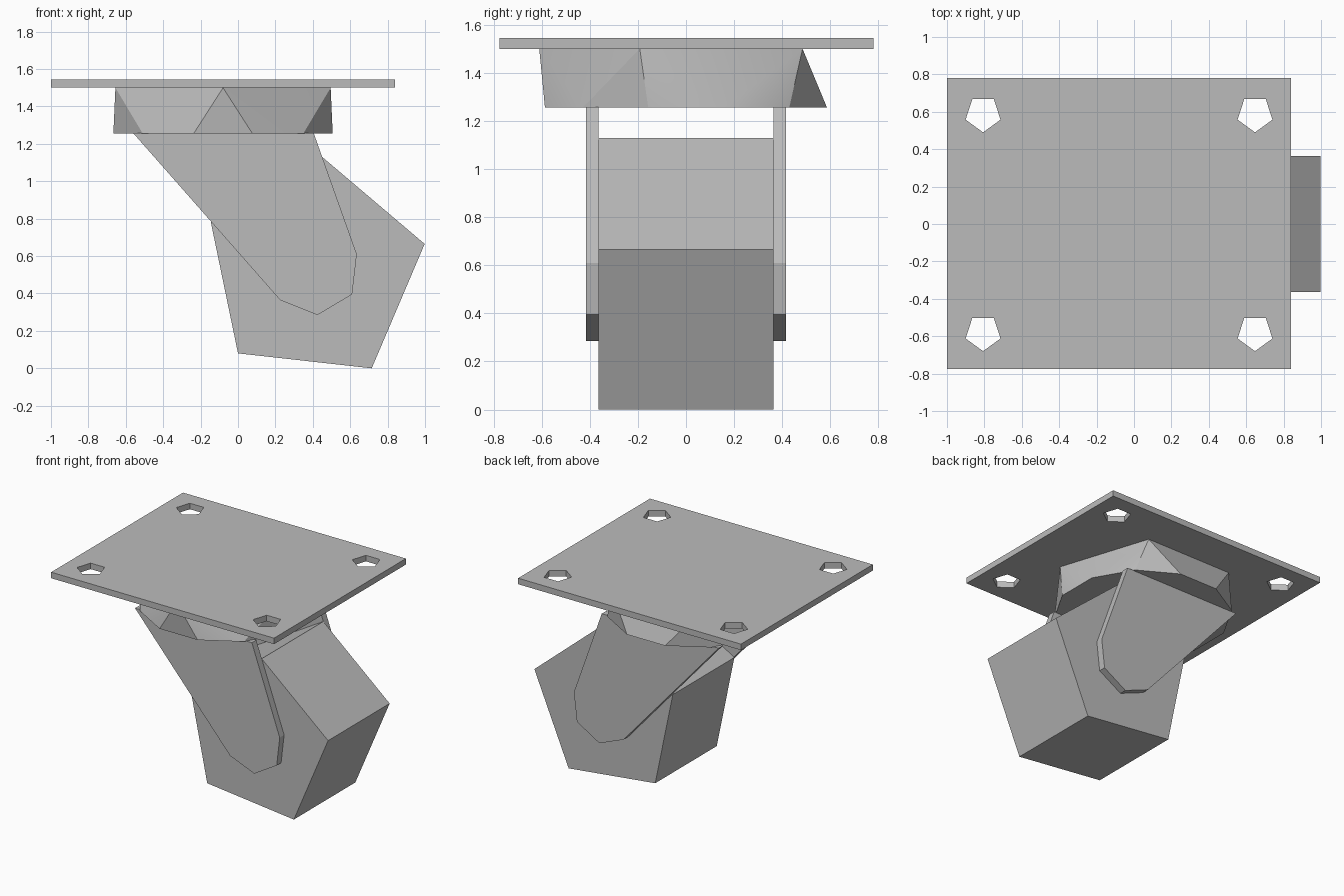
import bpy, bmesh
from math import cos, sin, radians
from mathutils import Vector, Matrix

cube = bpy.data.objects.get("Cube")
if cube:
    bpy.data.objects.remove(cube, do_unlink=True)

steel = bpy.data.materials.new("grey_steel")
steel.use_nodes = True
GREY = (0.5, 0.5, 0.5, 1.0)
steel.diffuse_color = GREY
steel.node_tree.nodes["Principled BSDF"].inputs["Base Color"].default_value = GREY


def ring(cx, cy, radius, sides, start):
    """Corners of a regular polygon."""
    angles = [radians(start + 360 * i / sides) for i in range(sides)]
    return [(cx + radius * cos(a), cy + radius * sin(a)) for a in angles]


def finish(name, bm):
    bmesh.ops.recalc_face_normals(bm, faces=bm.faces)
    mesh = bpy.data.meshes.new(name)
    bm.to_mesh(mesh)
    bm.free()
    mesh.materials.append(steel)
    obj = bpy.data.objects.new(name, mesh)
    bpy.context.collection.objects.link(obj)
    return obj


def prism(name, loops, low, high, upright=False):
    """Extrude an outline (with optional holes) along z, or along y if upright."""
    bm = bmesh.new()
    edges = []
    for loop in loops:
        verts = [bm.verts.new((u, v, low)) for u, v in loop]
        edges += [bm.edges.new((verts[i - 1], verts[i])) for i in range(len(verts))]
    if len(loops) == 1:
        bm.faces.new(bm.verts)
    else:
        bmesh.ops.triangle_fill(bm, use_beauty=True, edges=edges)
    grown = bmesh.ops.extrude_face_region(bm, geom=bm.faces[:], use_keep_orig=True)
    top = [g for g in grown["geom"] if isinstance(g, bmesh.types.BMVert)]
    bmesh.ops.translate(bm, verts=top, vec=Vector((0, 0, high - low)))
    if upright:
        swap = Matrix(((1, 0, 0, 0), (0, 0, 1, 0), (0, 1, 0, 0), (0, 0, 0, 1)))
        bmesh.ops.transform(bm, matrix=swap, verts=bm.verts)
    return finish(name, bm)


# Mounting plate with four five-sided bolt holes
plate = [(-1, -0.775), (0.84, -0.775), (0.84, 0.78), (-1, 0.78)]
holes = [ring(x, y, 0.098, 5, -90) for x in (-0.807, 0.647) for y in (-0.582, 0.588)]
prism("mounting_plate", [plate] + holes, 1.5, 1.545)

# Swivel housing: five-sided at the plate, twelve-sided below
bm = bmesh.new()
for x, y in ring(-0.08, -0.005, 0.605, 5, -90):
    bm.verts.new((x, y, 1.5))
for x, y in ring(-0.08, 0, 0.607, 12, 15):
    bm.verts.new((x, y, 1.255))
bmesh.ops.convex_hull(bm, input=bm.verts)
housing = finish("swivel_housing", bm)
bpy.context.view_layer.objects.active = housing
housing.select_set(True)
bpy.ops.object.shade_smooth_by_angle(angle=radians(30))
housing.select_set(False)

# Fork arms on both sides of the wheel
arm = [(-0.56, 1.257), (0.405, 1.257), (0.635, 0.61),
       (0.61, 0.395), (0.425, 0.285), (0.225, 0.365)]
prism("fork_arm_front", [arm], -0.415, -0.363, upright=True)
prism("fork_arm_back", [arm], 0.363, 0.415, upright=True)

# Five-sided wheel
wheel = [(0.715, 0.0), (0.998, 0.665), (0.45, 1.13), (-0.145, 0.78), (0, 0.08)]
prism("wheel", [wheel], -0.363, 0.363, upright=True)
